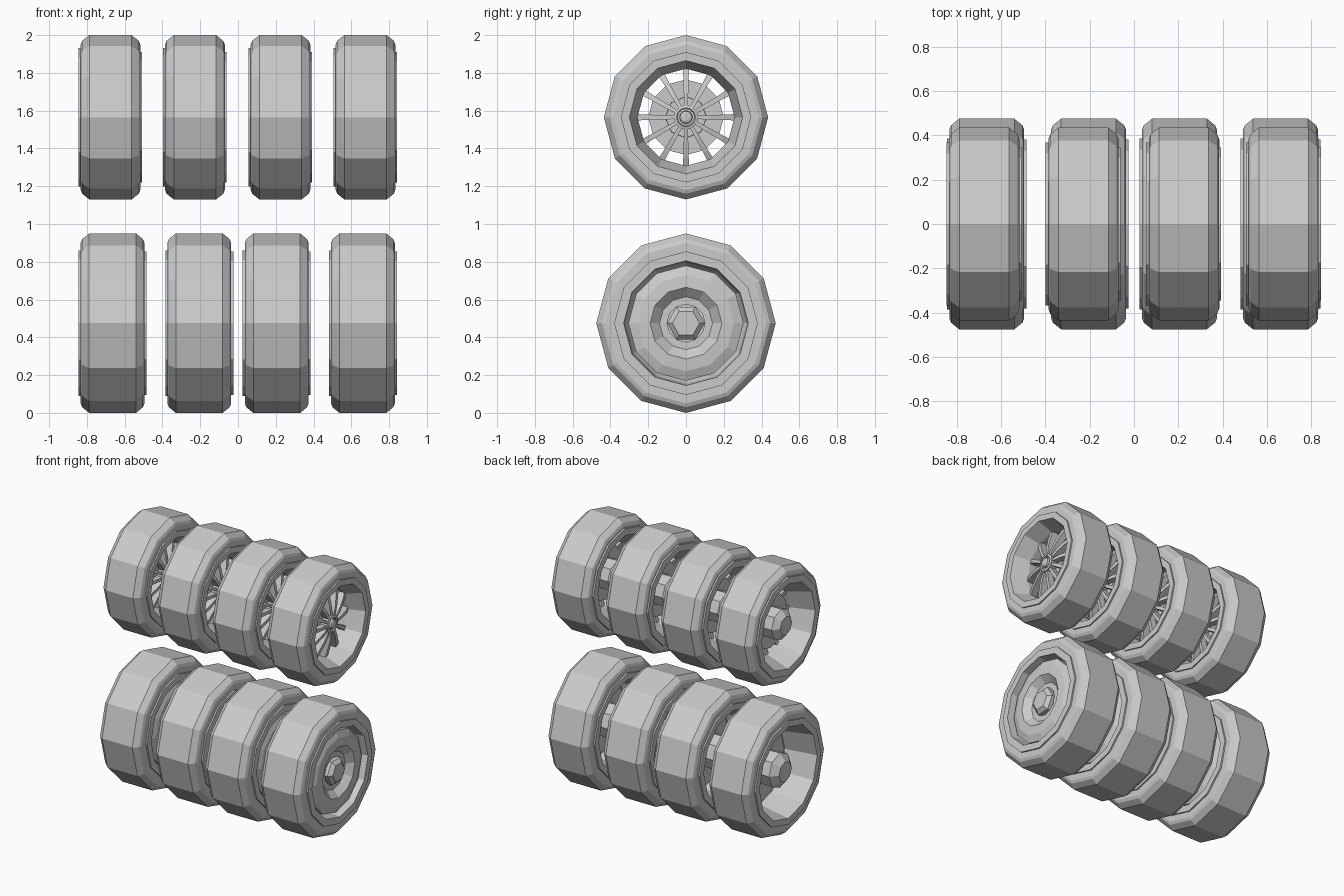
import bpy, bmesh
from math import cos, sin, tau

cube = bpy.data.objects.get("Cube")
if cube:
    bpy.data.objects.remove(cube)

grey = bpy.data.materials.new("plain grey")
grey.use_nodes = True
grey.diffuse_color = (0.6, 0.6, 0.6, 1)
grey.node_tree.nodes["Principled BSDF"].inputs["Base Color"].default_value = (0.6, 0.6, 0.6, 1)


def finish(bm, name):
    bmesh.ops.recalc_face_normals(bm, faces=bm.faces)
    mesh = bpy.data.meshes.new(name)
    bm.to_mesh(mesh)
    bm.free()
    mesh.materials.append(grey)
    return mesh


def lathe(name, profile, sides=12, ring=False):
    """Turn (x, radius) points round the x axis; ring closes the section, else ends are capped."""
    bm = bmesh.new()
    loops = [[bm.verts.new((x, r * cos(tau * i / sides), r * sin(tau * i / sides)))
              for i in range(sides)] for x, r in profile]
    pairs = list(zip(loops, loops[1:]))
    if ring:
        pairs.append((loops[-1], loops[0]))
    else:
        bm.faces.new(loops[0])
        bm.faces.new(loops[-1])
    for a, b in pairs:
        for i in range(sides):
            j = (i + 1) % sides
            bm.faces.new((a[i], a[j], b[j], b[i]))
    return finish(bm, name)


def spokes(name, stations, count=12):
    """Radial bars through (radius, front x, back x, half width) stations."""
    bm = bmesh.new()
    for k in range(count):
        c, s = cos(tau * k / count), sin(tau * k / count)
        rows = []
        for r, front, back, w in stations:
            rows.append([bm.verts.new((x, r * c - t * s, r * s + t * c))
                         for x, t in ((front, -w), (front, w), (back, w), (back, -w))])
        for a, b in zip(rows, rows[1:]):
            for i in range(4):
                j = (i + 1) % 4
                bm.faces.new((a[i], a[j], b[j], b[i]))
        bm.faces.new(rows[0])
        bm.faces.new(rows[-1])
    return finish(bm, name)


def tyre(name, radius, half, tread, bead):
    """Symmetric chamfered tyre section."""
    side = [(tread, radius), (half - 0.008, radius - 0.03), (half, radius - 0.05), (half, bead)]
    return lathe(name, side + [(-x, r) for x, r in reversed(side)], ring=True)


# Spoked wheel, upper row
spoked = [
    tyre("spoked_tyre", 0.435, 0.158, 0.112, 0.335),
    lathe("spoked_rim", [(0.15, 0.345), (0.168, 0.345), (0.168, 0.3), (0.05, 0.257), (0, 0.257),
                         (-0.17, 0.315), (-0.17, 0.367), (-0.15, 0.367)], ring=True),
    spokes("rim_spokes", [(0.04, 0.1, 0.05, 0.009), (0.13, 0.09, 0.04, 0.012),
                          (0.21, 0.07, 0.02, 0.014), (0.275, 0.045, 0, 0.018)]),
    lathe("spoked_cap", [(0.03, 0.065), (0.105, 0.065), (0.11, 0.05), (0.095, 0.045),
                         (0.095, 0.035), (0.115, 0.032), (0.12, 0.02)]),
    lathe("brake_disc", [(0.01, 0.2), (-0.02, 0.2)]),
    lathe("spoked_hub", [(0.05, 0.11), (-0.11, 0.115), (-0.15, 0.07)], sides=8),
]

# Dished wheel, lower row
dished = [
    tyre("dished_tyre", 0.475, 0.169, 0.124, 0.36),
    lathe("dished_rim", [(0.16, 0.38), (0.18, 0.38), (0.18, 0.33), (0.1, 0.32), (0.06, 0.3),
                         (-0.18, 0.34), (-0.18, 0.386), (-0.16, 0.386)], ring=True),
    lathe("dish_plate", [(0.07, 0.305), (0.145, 0.305), (0.165, 0.255), (0.17, 0.19),
                         (0.125, 0.14), (0.125, 0.1), (0.07, 0.1)]),
    lathe("hex_nut", [(0.1, 0.1), (0.145, 0.1), (0.17, 0.072)], sides=6),
    lathe("dished_hub", [(0.08, 0.12), (-0.11, 0.13), (-0.155, 0.075)], sides=8),
]

# Two rows of four wheels
rows = [("upper", spoked, 1.565, (-0.675, -0.228, 0.225, 0.675)),
        ("lower", dished, 0.475, (-0.664, -0.205, 0.205, 0.661))]
for row, parts, height, places in rows:
    for number, x in enumerate(places, 1):
        for mesh in parts:
            obj = bpy.data.objects.new(f"{row}_{mesh.name}_{number}", mesh)
            obj.location = (x, 0, height)
            bpy.context.collection.objects.link(obj)
